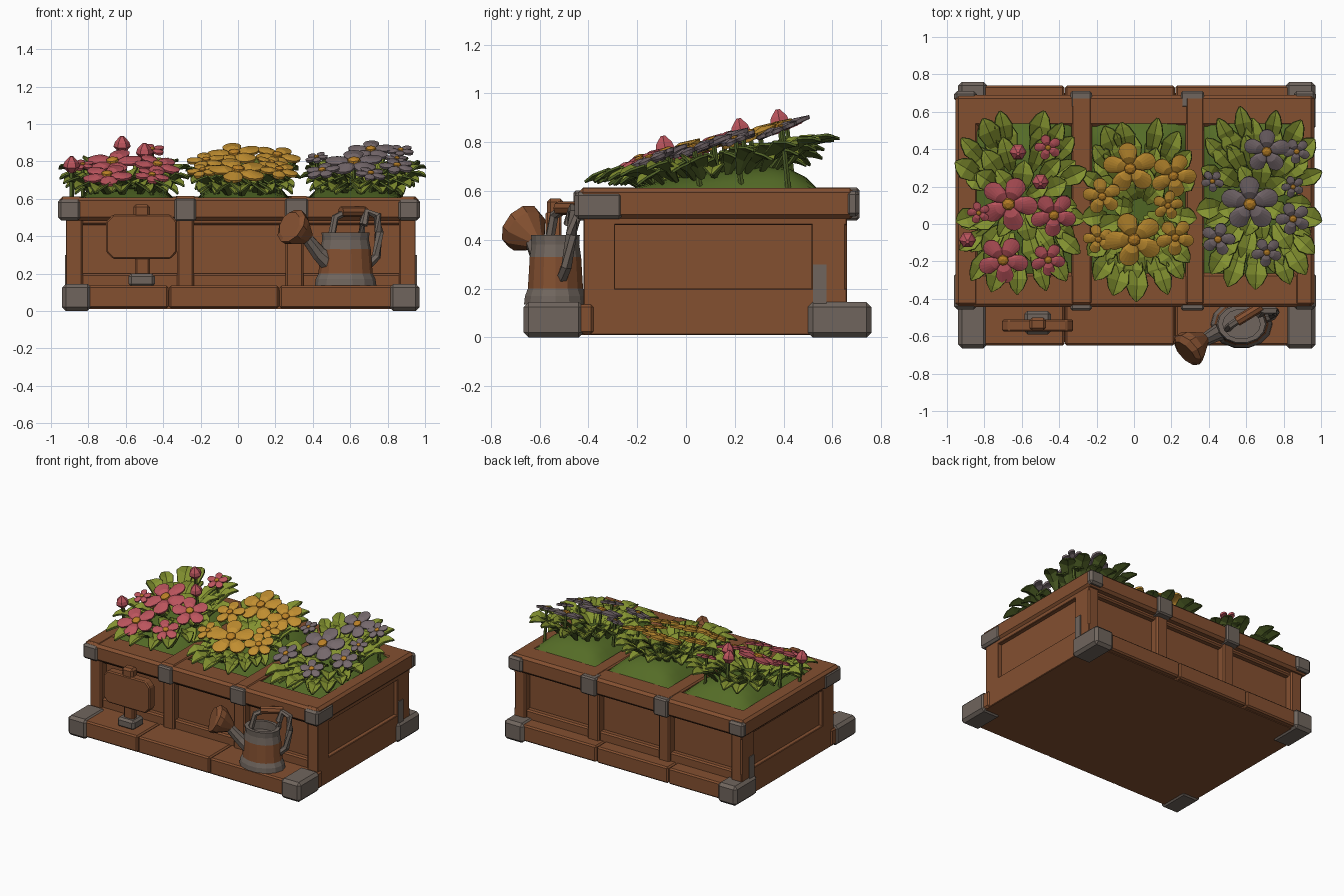
import bpy, bmesh, math, random
from mathutils import Vector

random.seed(4)
cube = bpy.data.objects.get("Cube")
if cube:
    bpy.data.objects.remove(cube, do_unlink=True)


def material(name, r, g, b):
    m = bpy.data.materials.new(name)
    m.use_nodes = True
    m.diffuse_color = (r, g, b, 1)
    shader = m.node_tree.nodes["Principled BSDF"]
    shader.inputs["Base Color"].default_value = (r, g, b, 1)
    shader.inputs["Roughness"].default_value = 0.9
    return m


WOOD = material("wood brown", 0.23, 0.08, 0.03)
METAL = material("worn metal", 0.16, 0.13, 0.11)
GRASS = material("moss green", 0.09, 0.15, 0.02)
LEAF = material("leaf green", 0.23, 0.29, 0.03)
SHADE = material("dark leaf green", 0.08, 0.12, 0.02)
PINK = material("petal pink", 0.5, 0.09, 0.11)
YELLOW = material("petal yellow", 0.53, 0.27, 0.03)
MAUVE = material("petal mauve", 0.18, 0.14, 0.15)
GOLD = material("pollen gold", 0.5, 0.22, 0.02)


def finish(name, bm, mats, bevel=0, smooth=False):
    mesh = bpy.data.meshes.new(name)
    bm.to_mesh(mesh)
    bm.free()
    obj = bpy.data.objects.new(name, mesh)
    bpy.context.collection.objects.link(obj)
    for m in mats:
        mesh.materials.append(m)
    for p in mesh.polygons:
        p.use_smooth = smooth
    if bevel:
        mod = obj.modifiers.new("soft edges", "BEVEL")
        mod.width = bevel
        mod.segments = 1
    return obj


def box(name, x, y, z, mat=WOOD, bevel=0.01):
    bm = bmesh.new()
    bmesh.ops.create_cube(bm, size=1)
    for v in bm.verts:
        for i, (lo, hi) in enumerate((x, y, z)):
            v.co[i] = hi if v.co[i] > 0 else lo
    return finish(name, bm, [mat], bevel)


def tube(name, points, radii, mat, sides=8):
    bm = bmesh.new()
    pts = [Vector(p) for p in points]
    rings = []
    for i, p in enumerate(pts):
        way = pts[min(i + 1, len(pts) - 1)] - pts[max(i - 1, 0)]
        q = way.to_track_quat("Z", "Y")
        ring = []
        for k in range(sides):
            a = math.tau * k / sides
            ring.append(bm.verts.new(p + q @ Vector((math.cos(a), math.sin(a), 0)) * radii[i]))
        rings.append(ring)
    for a, b in zip(rings, rings[1:]):
        for k in range(sides):
            n = (k + 1) % sides
            bm.faces.new((a[k], a[n], b[n], b[k]))
    bm.faces.new(rings[0][::-1])
    bm.faces.new(rings[-1])
    bmesh.ops.recalc_face_normals(bm, faces=bm.faces)
    return finish(name, bm, [mat])


# Planter core and plinth
box("planter_core", (-0.89, 0.92), (-0.36, 0.6), (0.01, 0.57), bevel=0)
box("plinth_slab", (-0.91, 0.94), (-0.63, 0.7), (0.01, 0.11), bevel=0)
for i, x in enumerate([(-0.93, -0.372), (-0.368, 0.218), (0.222, 0.96)]):
    box(f"front_ledge_plank_{i}", x, (-0.65, -0.38), (0.015, 0.135))
    box(f"back_plinth_plank_{i}", x, (0.6, 0.74), (0.015, 0.135))

# Panel frames: front and back
posts = [(-0.92, -0.83), (-0.325, -0.235), (0.255, 0.35), (0.86, 0.95)]
for side, y in (("front", (-0.42, -0.3)), ("back", (0.56, 0.66))):
    for i, x in enumerate(posts):
        box(f"{side}_post_{i}", x, y, (0.02, 0.5))
    inner = (y[0] + 0.02, y[1] - 0.02)
    box(f"{side}_lower_frame", (-0.9, 0.93), inner, (0.02, 0.2))
    box(f"{side}_upper_frame", (-0.9, 0.93), inner, (0.46, 0.52))

# Panel frames: ends, and rails that run along the ends
for side, x, rail in (("right", (-0.92, -0.86), (-0.955, -0.83)),
                      ("left", (0.89, 0.95), (0.855, 0.965))):
    box(f"{side}_end_lower_frame", x, (-0.41, 0.66), (0.01, 0.2), bevel=0.004)
    box(f"{side}_end_upper_frame", x, (-0.41, 0.66), (0.46, 0.52), bevel=0.004)
    box(f"{side}_end_front_stile", x, (-0.42, -0.29), (0.01, 0.5), bevel=0.004)
    box(f"{side}_end_back_stile", x, (0.515, 0.625), (0.01, 0.5), bevel=0.004)
    box(f"{side}_top_rail", rail, (-0.44, 0.69), (0.485, 0.612), bevel=0.018)

# Top rails and dividers
box("front_top_rail", (-0.95, 0.96), (-0.445, -0.26), (0.485, 0.608), bevel=0.018)
box("back_top_rail", (-0.95, 0.96), (0.52, 0.69), (0.485, 0.612), bevel=0.018)
for i, x in enumerate([(-0.335, -0.225), (0.275, 0.375)]):
    box(f"divider_{i}", x, (-0.43, 0.68), (0.5, 0.615))

# Metal corners and brackets
for side, out, foot, cap in (("right", (-0.926, -0.915), (-0.94, -0.785), (-0.962, -0.84)),
                             ("left", (0.945, 0.956), (0.81, 0.97), (0.855, 0.972))):
    box(f"{side}_front_foot", foot, (-0.665, -0.42), (0, 0.145), METAL, 0.02)
    box(f"{side}_back_foot", foot, (0.5, 0.76), (0, 0.145), METAL, 0.02)
    box(f"{side}_foot_strap", out, (0.52, 0.575), (0.13, 0.3), METAL, 0)
    box(f"{side}_front_cap", cap, (-0.456, -0.26), (0.485, 0.596), METAL, 0.015)
    box(f"{side}_back_cap", cap, (0.655, 0.71), (0.495, 0.6), METAL, 0.015)
for i, x in enumerate([(-0.34, -0.225), (0.25, 0.375)]):
    box(f"front_bracket_{i}", x, (-0.462, -0.4), (0.48, 0.602), METAL)
    box(f"back_bracket_{i}", x, (0.62, 0.71), (0.48, 0.614), METAL)

# Sign board
bm = bmesh.new()
outline = []
for sx, sz in ((1, 1), (-1, 1), (-1, -1), (1, -1)):
    corner = [(0.19, 0.08), (0.155, 0.118)]
    for dx, dz in (corner if sx == sz else corner[::-1]):
        outline.append(bm.verts.new((-0.515 + sx * dx, -0.575, 0.397 + sz * dz)))
face = bm.faces.new(outline)
extruded = bmesh.ops.extrude_face_region(bm, geom=[face])["geom"]
bmesh.ops.translate(bm, vec=(0, 0.065, 0), verts=[v for v in extruded if isinstance(v, bmesh.types.BMVert)])
bmesh.ops.recalc_face_normals(bm, faces=bm.faces)
finish("sign_board", bm, [WOOD], 0.008)
box("sign_knob", (-0.56, -0.47), (-0.57, -0.5), (0.49, 0.57), WOOD, 0.015)
box("sign_post", (-0.55, -0.47), (-0.56, -0.51), (0.17, 0.32))
box("sign_foot", (-0.585, -0.445), (-0.59, -0.465), (0.13, 0.2), METAL, 0.015)

# Watering can
bm = bmesh.new()
profile = [(0, 0.135), (0.165, 0.135), (0.16, 0.17), (0.145, 0.2), (0.135, 0.33),
           (0.125, 0.38), (0.128, 0.42), (0.1, 0.42), (0.1, 0.36), (0, 0.36)]
line = [bm.verts.new((r, 0, z)) for r, z in profile]
edges = [bm.edges.new(pair) for pair in zip(line, line[1:])]
bmesh.ops.spin(bm, geom=line + edges, cent=(0, 0, 0), axis=(0, 0, 1), angle=math.tau, steps=14)
bmesh.ops.remove_doubles(bm, verts=bm.verts, dist=0.001)
bmesh.ops.recalc_face_normals(bm, faces=bm.faces)
for f in bm.faces:
    z = f.calc_center_median().z
    f.material_index = 0 if 0.2 < z < 0.35 else 1
for v in bm.verts:
    v.co = (0.575 + v.co.x, -0.535 + v.co.y * 0.8, v.co.z)
finish("can_body", bm, [WOOD, METAL])
tube("can_spout", [(0.52, -0.55, 0.23), (0.43, -0.59, 0.31), (0.36, -0.63, 0.4)],
     [0.06, 0.042, 0.032], METAL)
tube("can_rose", [(0.375, -0.61, 0.39), (0.31, -0.655, 0.435), (0.285, -0.675, 0.455), (0.275, -0.685, 0.46)],
     [0.035, 0.095, 0.1, 0.075], WOOD, 10)
tube("can_back_handle", [(0.69, -0.51, 0.24), (0.74, -0.49, 0.29), (0.755, -0.47, 0.42),
                         (0.745, -0.46, 0.51), (0.69, -0.46, 0.53), (0.67, -0.48, 0.46)],
     [0.024] * 6, METAL, 6)
tube("can_top_handle", [(0.5, -0.56, 0.4), (0.52, -0.54, 0.5), (0.58, -0.5, 0.53),
                        (0.67, -0.44, 0.52), (0.66, -0.47, 0.4)], [0.02] * 5, METAL, 6)
tube("can_grip", [(0.55, -0.52, 0.53), (0.68, -0.44, 0.53)], [0.028] * 2, WOOD, 8)


# Plants
def mound_height(y):
    return 0.63 + 0.09 * max(0, min(1, (y + 0.27) / 0.7))


def add_mound(name, x0, x1, y0, y1):
    bm = bmesh.new()
    bmesh.ops.create_grid(bm, x_segments=10, y_segments=12, size=1)
    for v in bm.verts:
        u, w = v.co.x, v.co.y
        y = y0 + (y1 - y0) * (w + 1) / 2
        dome = (1 - abs(u) ** 3) * (1 - abs(w) ** 4)
        v.co = (x0 + (x1 - x0) * (u + 1) / 2, y, 0.59 + (mound_height(y) - 0.59) * dome)
    finish(name, bm, [GRASS], smooth=True)


def add_leaf(bm, base, tip, width, arch):
    way = tip - base
    across = Vector((way.y, -way.x, 0)).normalized()
    rows = []
    for t, w in ((0, 0.2), (0.3, 0.75), (0.6, 1), (0.85, 0.6), (1, 0.06)):
        mid = base + way * t + Vector((0, 0, arch * math.sin(math.pi * t)))
        lift = Vector((0, 0, 0.22 * width * w))
        rows.append([bm.verts.new(p) for p in (mid - across * width * w / 2 + lift, mid,
                                               mid + across * width * w / 2 + lift)])
    for a, b in zip(rows, rows[1:]):
        for k in (0, 1):
            f = bm.faces.new((a[k], a[k + 1], b[k + 1], b[k]))
            f.normal_update()
            if f.normal.z < 0:
                f.normal_flip()


def add_foliage(name, cx, cy, rx, ry):
    bm = bmesh.new()
    # Rings of leaves: count, inner reach, outer reach, drop below the canopy
    for count, inner, outer, drop in ((17, 0.55, 1, 0.03), (15, 0.42, 0.86, 0.1),
                                      (12, 0.3, 0.7, 0.04), (7, 0.08, 0.45, 0.05)):
        for i in range(count):
            a = math.tau * (i + random.uniform(-0.2, 0.2)) / count + outer
            c, s = math.cos(a), math.sin(a)
            dx = math.copysign(abs(c) ** 0.75, c) * rx
            dy = math.copysign(abs(s) ** 0.75, s) * ry
            reach = outer * random.uniform(0.93, 1)
            y = cy + dy * reach
            tip_z = max(0.63, 0.66 + 0.18 * (y + 0.42) - drop * random.uniform(0.4, 1.2))
            base = Vector((cx + dx * inner, cy + dy * inner, mound_height(cy + dy * inner) - 0.02))
            add_leaf(bm, base, Vector((cx + dx * reach, y, tip_z)), random.uniform(0.085, 0.12), 0.035)
    obj = finish(name, bm, [LEAF, SHADE])
    mod = obj.modifiers.new("thickness", "SOLIDIFY")
    mod.thickness = 0.01
    mod.material_offset = 1
    mod.material_offset_rim = 1


def add_flower(name, x, y, radius, mat, lean):
    centre = Vector((x, y, 0.77 + 0.23 * y))
    normal = Vector((lean + random.uniform(-0.1, 0.1), -0.38, 0.9)).normalized()
    q = normal.to_track_quat("Z", "Y")
    turn = random.uniform(0, math.tau)
    bm = bmesh.new()
    hub = bm.verts.new(centre)
    steps = 40
    rings = []
    for scale, rise in ((0.5, 0.1), (1, 0.02)):
        ring = []
        for k in range(steps):
            a = math.tau * k / steps
            lobe = abs(math.cos(2.5 * a)) ** 0.6
            r = radius * scale * (0.5 + 0.55 * lobe if scale == 1 else 0.85 + 0.15 * lobe)
            p = Vector((r * math.cos(a + turn), r * math.sin(a + turn), radius * rise * (0.3 + lobe)))
            ring.append(bm.verts.new(centre + q @ p))
        rings.append(ring)
    for k in range(steps):
        n = (k + 1) % steps
        bm.faces.new((hub, rings[0][k], rings[0][n]))
        bm.faces.new((rings[0][k], rings[1][k], rings[1][n], rings[0][n]))
    obj = finish(name + "_petals", bm, [mat])
    obj.modifiers.new("thickness", "SOLIDIFY").thickness = 0.015
    tube(name + "_centre", [centre, centre + normal * radius * 0.12, centre + normal * radius * 0.18],
         [radius * 0.24, radius * 0.22, radius * 0.1], GOLD)
    tube(name + "_stem", [(x, y + 0.03, 0.6), centre - normal * 0.012], [0.012, 0.01], SHADE, 5)


def add_bud(name, x, y):
    z = 0.77 + 0.23 * y
    tube(name, [(x, y, z - 0.01), (x, y - 0.005, z + 0.02), (x, y - 0.01, z + 0.045), (x, y - 0.015, z + 0.075)],
         [0.02, 0.046, 0.038, 0.01], PINK, 6)
    tube(name + "_stem", [(x, y + 0.02, 0.6), (x, y, z)], [0.012, 0.014], SHADE, 5)


beds = [
    ("pink", PINK, (-0.86, -0.33, -0.28, 0.56), (-0.61, 0.12, 0.37, 0.52),
     [(-0.67, 0.11, 0.15), (-0.43, 0.05, 0.12), (-0.7, -0.19, 0.13), (-0.46, -0.19, 0.09),
      (-0.46, 0.41, 0.07), (-0.83, 0.06, 0.06)]),
    ("yellow", YELLOW, (-0.23, 0.29, -0.28, 0.56), (0.03, 0.08, 0.32, 0.5),
     [(-0.02, 0.3, 0.14), (0.21, 0.26, 0.12), (-0.17, 0.15, 0.1), (0, -0.08, 0.15),
      (0.22, -0.07, 0.1), (-0.19, -0.08, 0.08), (0.18, 0.1, 0.08)]),
    ("mauve", MAUVE, (0.36, 0.9, -0.28, 0.56), (0.67, 0.13, 0.34, 0.51),
     [(0.71, 0.39, 0.12), (0.62, 0.11, 0.15), (0.45, -0.08, 0.09), (0.85, 0.03, 0.09),
      (0.71, -0.15, 0.08), (0.42, 0.23, 0.06), (0.87, 0.39, 0.07), (0.85, 0.2, 0.06)]),
]
for name, mat, mound, foliage, flowers in beds:
    add_mound(name + "_bed_mound", *mound)
    add_foliage(name + "_bed_leaves", *foliage)
    for i, (x, y, r) in enumerate(flowers):
        add_flower(f"{name}_flower_{i}", x, y, r, mat, (x - foliage[0]) * 0.5)
for i, (x, y) in enumerate([(-0.62, 0.39), (-0.5, 0.23), (-0.89, -0.08)]):
    add_bud(f"pink_bud_{i}", x, y)
